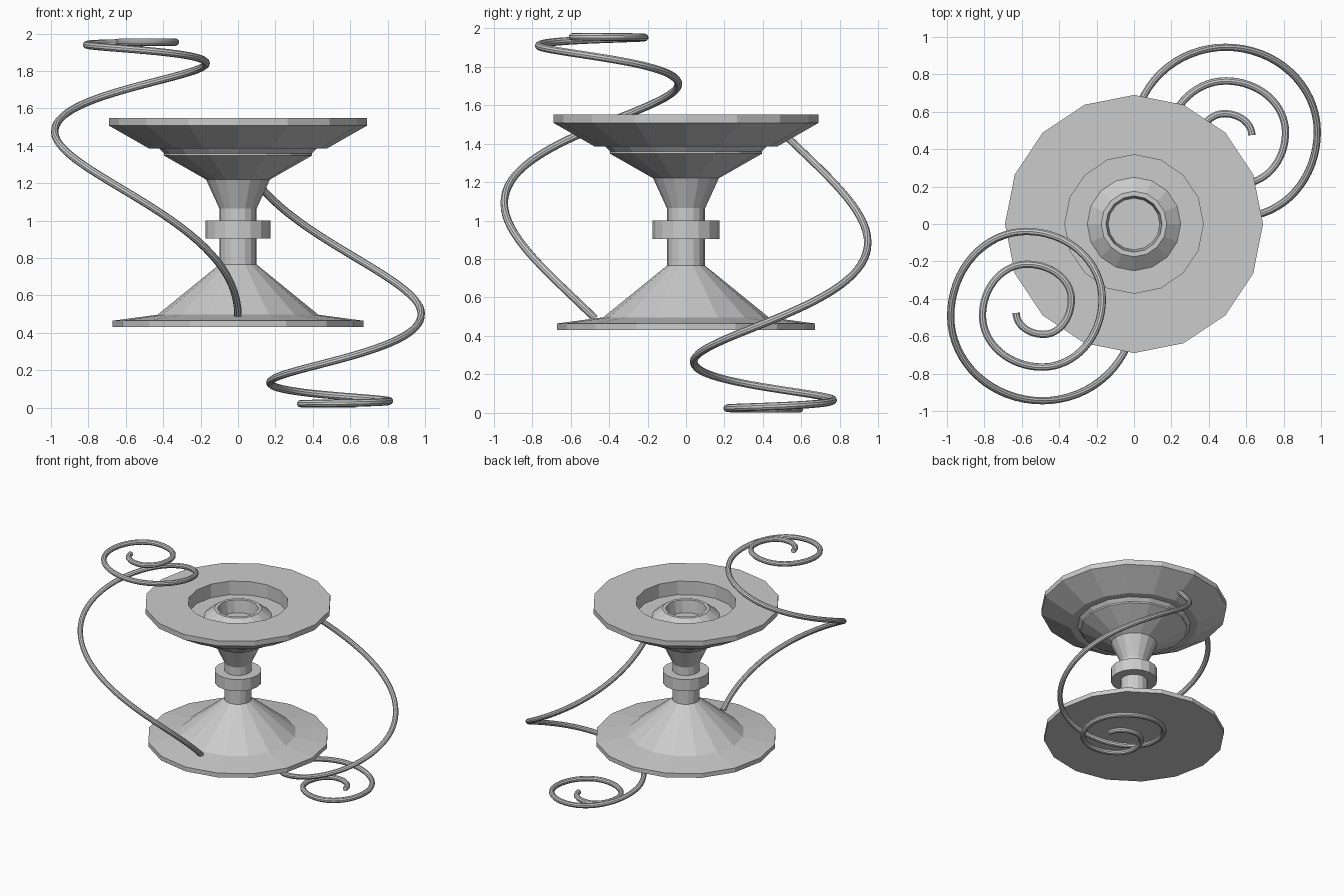
import bpy, bmesh
from math import cos, sin, pi, floor

if "Cube" in bpy.data.objects:
    bpy.data.objects.remove(bpy.data.objects["Cube"])

SIDES = 16


def lathe(name, profile):
    """Turn an (r, z) profile, listed from bottom to top outside, about z."""
    bm = bmesh.new()
    rings = []
    for r, z in profile:
        if r == 0:
            rings.append([bm.verts.new((0, 0, z))])
        else:
            rings.append([bm.verts.new((r * cos(2 * pi * i / SIDES),
                                        r * sin(2 * pi * i / SIDES), z))
                          for i in range(SIDES)])
    for a, b in zip(rings, rings[1:]):
        for i in range(SIDES):
            j = (i + 1) % SIDES
            if len(a) == 1:
                bm.faces.new((a[0], b[j], b[i]))
            elif len(b) == 1:
                bm.faces.new((a[i], a[j], b[0]))
            else:
                bm.faces.new((a[i], a[j], b[j], b[i]))
    me = bpy.data.meshes.new(name)
    bm.to_mesh(me)
    bm.free()
    ob = bpy.data.objects.new(name, me)
    bpy.context.collection.objects.link(ob)
    return ob


def swing(extremes, u):
    """Cosine sweep through successive turning points."""
    i = min(int(floor(u)), len(extremes) - 2)
    a, b = extremes[i], extremes[i + 1]
    return (a + b) / 2 + (a - b) / 2 * cos(pi * (u - i))


# Turning points of the scroll, one per half turn
XS = [0, -0.98, -0.17, -0.81, -0.335, -0.63]
YS = [0, -0.945, -0.04, -0.765, -0.215, -0.59, -0.36]


def scroll_point(s):
    k = 10 * s
    z = 0.49 + 1.465 * (1 - (1 - s) ** 5)
    return swing(XS, k / 2), swing(YS, (k + 1) / 2), z


def wire(name, points):
    cu = bpy.data.curves.new(name, 'CURVE')
    cu.dimensions = '3D'
    cu.bevel_depth = 0.02
    cu.bevel_resolution = 3
    cu.use_fill_caps = True
    sp = cu.splines.new('POLY')
    sp.points.add(len(points) - 1)
    for p, co in zip(sp.points, points):
        p.co = (*co, 1)
    sp.use_smooth = True
    ob = bpy.data.objects.new(name, cu)
    bpy.context.collection.objects.link(ob)
    bpy.ops.object.select_all(action='DESELECT')
    ob.select_set(True)
    bpy.context.view_layer.objects.active = ob
    bpy.ops.object.convert(target='MESH')
    bpy.ops.object.shade_smooth_by_angle()


# Foot plate, cone and stem
lathe("foot_and_stem", [(0, 0.43), (0.67, 0.43), (0.67, 0.465), (0.43, 0.497),
                        (0.10, 0.765), (0.10, 1.065)])

# Collar around the stem
lathe("collar", [(0.10, 0.905), (0.173, 0.905), (0.173, 1.0), (0.10, 1.0)])

# Flared dish with its recess and raised candle cup
lathe("dish", [(0.10, 1.065), (0.171, 1.22), (0.396, 1.348), (0.396, 1.36),
               (0.42, 1.385), (0.475, 1.385), (0.69, 1.508), (0.69, 1.55),
               (0.37, 1.55), (0.37, 1.44), (0.25, 1.44), (0.175, 1.50),
               (0.15, 1.50), (0.138, 1.40), (0, 1.40)])

# Two spiral wires, the second is the point reflection of the first
path = [scroll_point(i / 160) for i in range(161)]
wire("upper_scroll", path)
wire("lower_scroll", [(-x, -y, 1.976 - z) for x, y, z in path])
